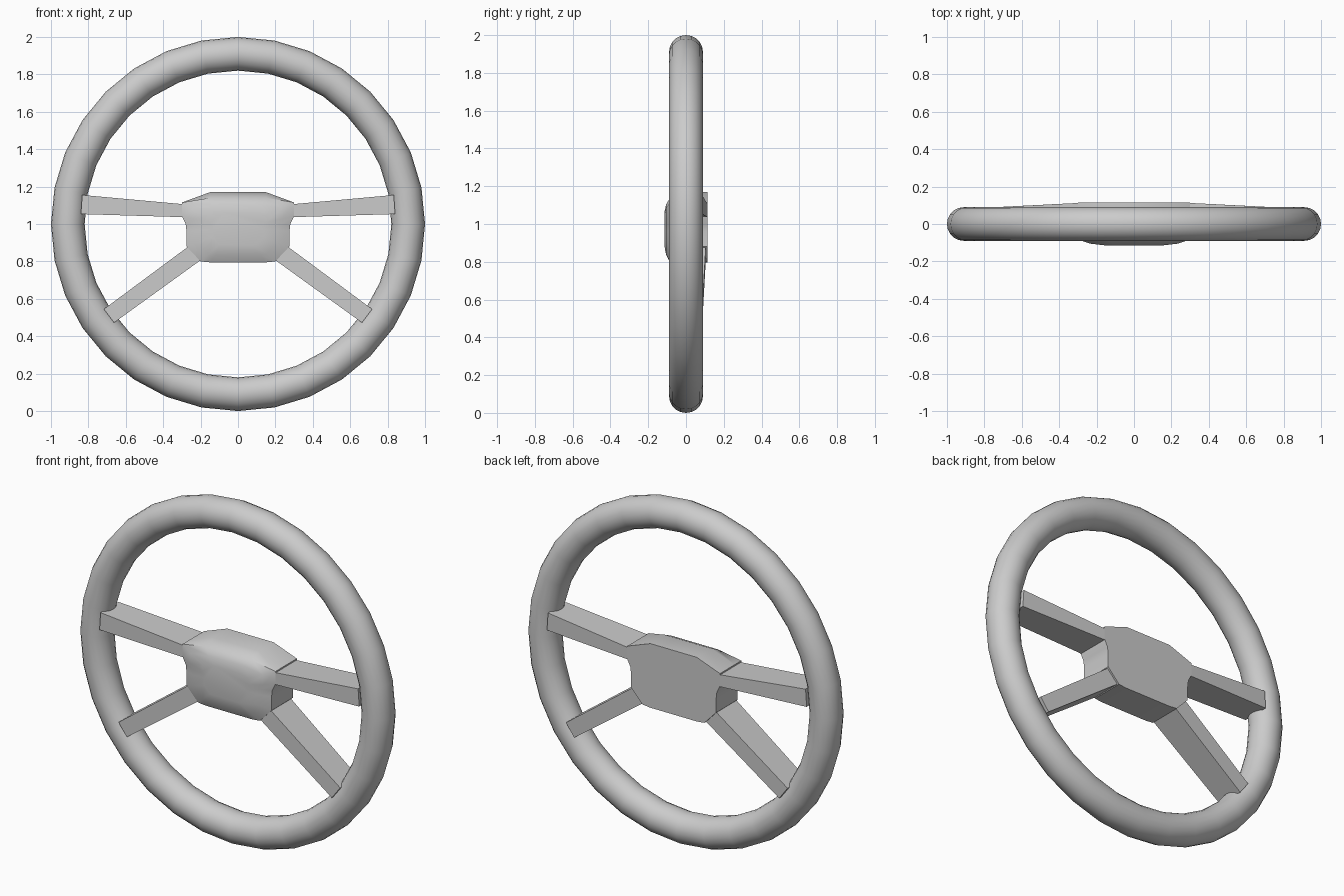
import bpy, bmesh

if "Cube" in bpy.data.objects:
    bpy.data.objects.remove(bpy.data.objects["Cube"])


def make_object(name, loops, cap_first=True, cap_last=True):
    """Skin a stack of matching closed loops into a solid."""
    bm = bmesh.new()
    rings = [[bm.verts.new(p) for p in loop] for loop in loops]
    n = len(rings[0])
    for a, b in zip(rings, rings[1:]):
        for i in range(n):
            j = (i + 1) % n
            bm.faces.new((a[i], a[j], b[j], b[i]))
    if cap_first:
        bm.faces.new(rings[0])
    if cap_last:
        bm.faces.new(rings[-1])
    bmesh.ops.recalc_face_normals(bm, faces=bm.faces[:])
    mesh = bpy.data.meshes.new(name)
    bm.to_mesh(mesh)
    bm.free()
    obj = bpy.data.objects.new(name, mesh)
    bpy.context.collection.objects.link(obj)
    return obj


def smooth(obj, angle):
    bpy.ops.object.select_all(action='DESELECT')
    obj.select_set(True)
    bpy.context.view_layer.objects.active = obj
    bpy.ops.object.shade_smooth_by_angle(angle=angle)


# Rim
bpy.ops.mesh.primitive_torus_add(major_radius=0.91, minor_radius=0.09,
                                 major_segments=32, minor_segments=20,
                                 location=(0, 0, 1), rotation=(1.570796, 0, 0))
rim = bpy.context.object
rim.name = "rim"
smooth(rim, 0.9)

# Hub: flat back, straight sides, gently domed front
half = [(0.15, 1.17), (0.30, 1.115), (0.30, 1.04), (0.28, 1.0),
        (0.275, 0.96), (0.275, 0.88), (0.20, 0.80), (0.15, 0.795)]
outline = half + [(-x, z) for x, z in reversed(half)]


def hub_loop(y, sx=1.0, sz=1.0, top=2.0):
    return [(x * sx, y, 0.98 + (min(z, top) - 0.98) * sz) for x, z in outline]


hub = make_object("hub", [
    hub_loop(0.115),
    hub_loop(-0.02),
    hub_loop(-0.083, top=1.14),
    hub_loop(-0.105, 0.78, 0.78, 1.14),
    hub_loop(-0.115, 0.50, 0.50, 1.14)])
smooth(hub, 0.6)


# Spokes: tapered bars from hub to rim, mirrored left to right
def spoke(name, inner, outer, back_inner, back_outer, front=-0.08):
    def end(points, back):
        (x0, z0), (x1, z1) = points
        return [(x0, front, z0), (x1, front, z1), (x1, back, z1), (x0, back, z0)]
    obj = make_object(name, [end(inner, back_inner), end(outer, back_outer)])
    mirror = obj.modifiers.new("mirror", 'MIRROR')
    mirror.use_axis[0] = True
    mirror.use_clip = False
    mirror.use_mirror_merge = False


spoke("upper_spokes", [(0.27, 1.104), (0.27, 1.036)],
      [(0.833, 1.155), (0.84, 1.053)], 0.114, 0.085)
spoke("lower_spokes", [(0.23, 0.906), (0.17, 0.828)],
      [(0.717, 0.545), (0.663, 0.472)], 0.106, 0.086)
